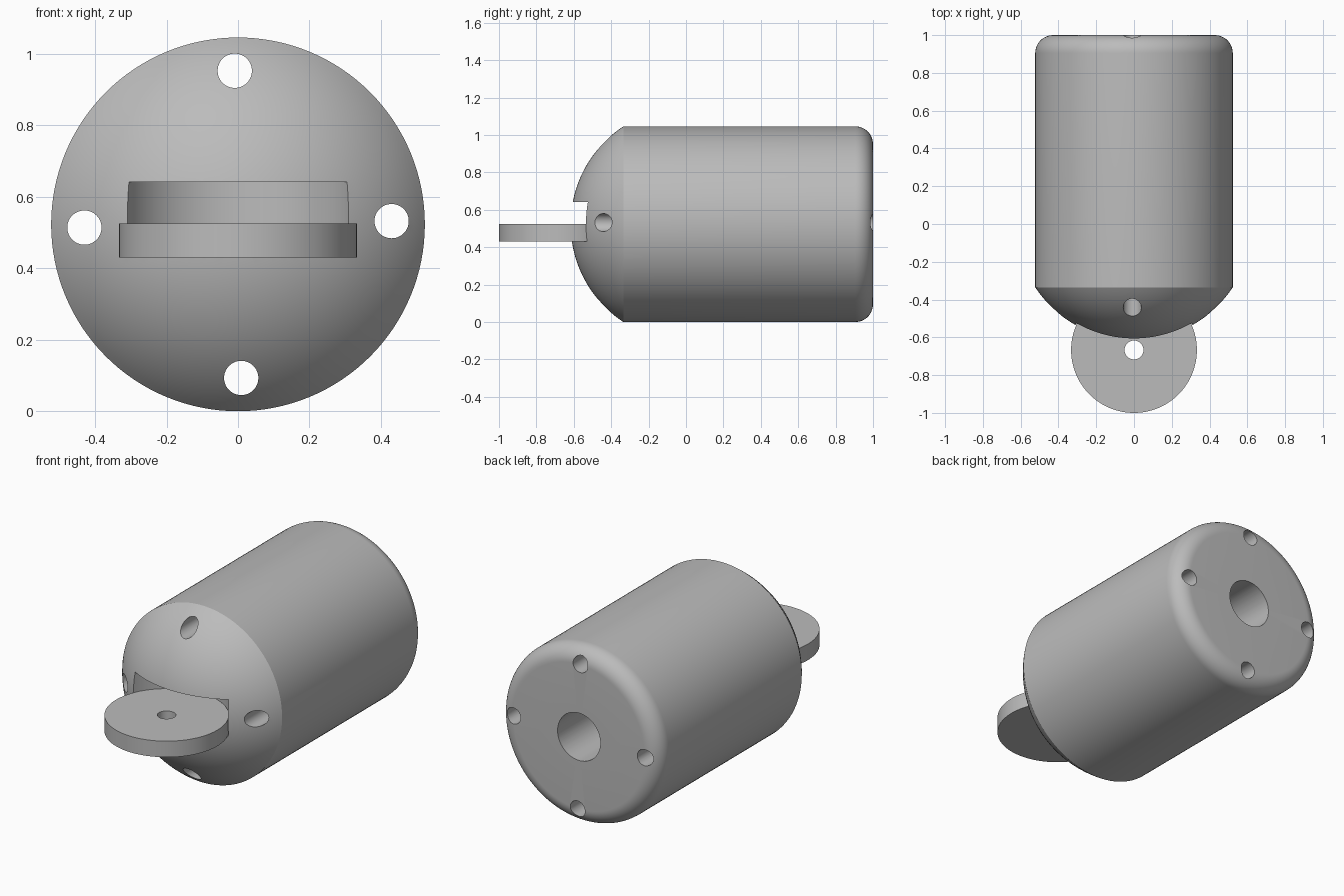
import bpy, bmesh
from math import pi, sin, cos, asin, radians, sqrt
from mathutils import Matrix, Vector

cube = bpy.data.objects.get("Cube")
if cube:
    bpy.data.objects.remove(cube, do_unlink=True)

R = 0.523                       # body radius, also axis height
NOSE_Y, SHOULDER_Y, BACK_Y = -0.617, -0.335, 1.0
FILLET = 0.095
DISC_Y, DISC_R = -0.667, 0.333
DISC_LOW, DISC_TOP, SLOT_TOP = 0.43, 0.525, 0.642

grey = bpy.data.materials.new("plain grey")
grey.use_nodes = True
colour = (0.5, 0.5, 0.5, 1)
grey.diffuse_color = colour
grey.node_tree.nodes["Principled BSDF"].inputs["Base Color"].default_value = colour


def make_object(name, bm):
    bmesh.ops.recalc_face_normals(bm, faces=bm.faces[:])
    mesh = bpy.data.meshes.new(name)
    bm.to_mesh(mesh)
    bm.free()
    mesh.materials.append(grey)
    obj = bpy.data.objects.new(name, mesh)
    bpy.context.collection.objects.link(obj)
    return obj


def cylinder(name, radius, start, end, segments=96):
    """Cylinder between two points on a straight axis."""
    start, end = Vector(start), Vector(end)
    axis = end - start
    turn = axis.to_track_quat('Z', 'Y').to_matrix().to_4x4()
    bm = bmesh.new()
    bmesh.ops.create_cone(bm, cap_ends=True, segments=segments, radius1=radius,
                          radius2=radius, depth=axis.length,
                          matrix=Matrix.Translation((start + end) / 2) @ turn)
    return make_object(name, bm)


def carve(obj, cutters):
    """Subtract the cutters, bake the result and drop the cutters."""
    for cutter in cutters:
        cutter.hide_render = True
        mod = obj.modifiers.new("cut", 'BOOLEAN')
        mod.operation, mod.solver, mod.object = 'DIFFERENCE', 'EXACT', cutter
    bpy.context.view_layer.update()
    graph = bpy.context.evaluated_depsgraph_get()
    baked = bpy.data.meshes.new_from_object(obj.evaluated_get(graph))
    obj.modifiers.clear()
    obj.data = baked
    for cutter in cutters:
        bpy.data.objects.remove(cutter, do_unlink=True)
    bpy.ops.object.select_all(action='DESELECT')
    obj.select_set(True)
    bpy.context.view_layer.objects.active = obj
    bpy.ops.object.shade_smooth_by_angle(angle=radians(28))


# Body: domed nose, straight barrel and rounded back, revolved about y
sag = SHOULDER_Y - NOSE_Y
dome_r = (R * R + sag * sag) / (2 * sag)
half = asin(R / dome_r)
profile = [(dome_r * sin(half * i / 24), NOSE_Y + dome_r * (1 - cos(half * i / 24)))
           for i in range(25)]
profile += [(R - FILLET + FILLET * cos(pi / 2 * i / 12),
             BACK_Y - FILLET + FILLET * sin(pi / 2 * i / 12)) for i in range(13)]
profile.append((0, BACK_Y))

bm = bmesh.new()
verts = [bm.verts.new((r, y, R)) for r, y in profile]
edges = [bm.edges.new(pair) for pair in zip(verts, verts[1:])]
bmesh.ops.spin(bm, geom=verts + edges, cent=(0, 0, R), axis=(0, 1, 0),
               angle=2 * pi, steps=128)
bmesh.ops.remove_doubles(bm, verts=bm.verts[:], dist=0.0001)
body = make_object("body", bm)

# Round slot in the nose, blind bore in the back, four lengthwise holes
cutters = [
    cylinder("slot_cutter", DISC_R + 0.004, (0, DISC_Y, DISC_LOW), (0, DISC_Y, SLOT_TOP), 128),
    cylinder("bore_cutter", 0.14, (0, 0, R), (0, BACK_Y + 0.1, R)),
]
for i in range(4):
    a = radians(1.2) + i * pi / 2
    x, z = 0.43 * cos(a), R + 0.43 * sin(a)
    cutters.append(cylinder("hole_cutter", 0.048, (x, -0.9, z), (x, 1.1, z), 48))
carve(body, cutters)

# Mounting disc with a pin hole
disc = cylinder("mounting_disc", DISC_R, (0, DISC_Y, DISC_LOW), (0, DISC_Y, DISC_TOP), 128)
carve(disc, [cylinder("pin_cutter", 0.05, (0, DISC_Y, 0.3), (0, DISC_Y, 0.7), 48)])
